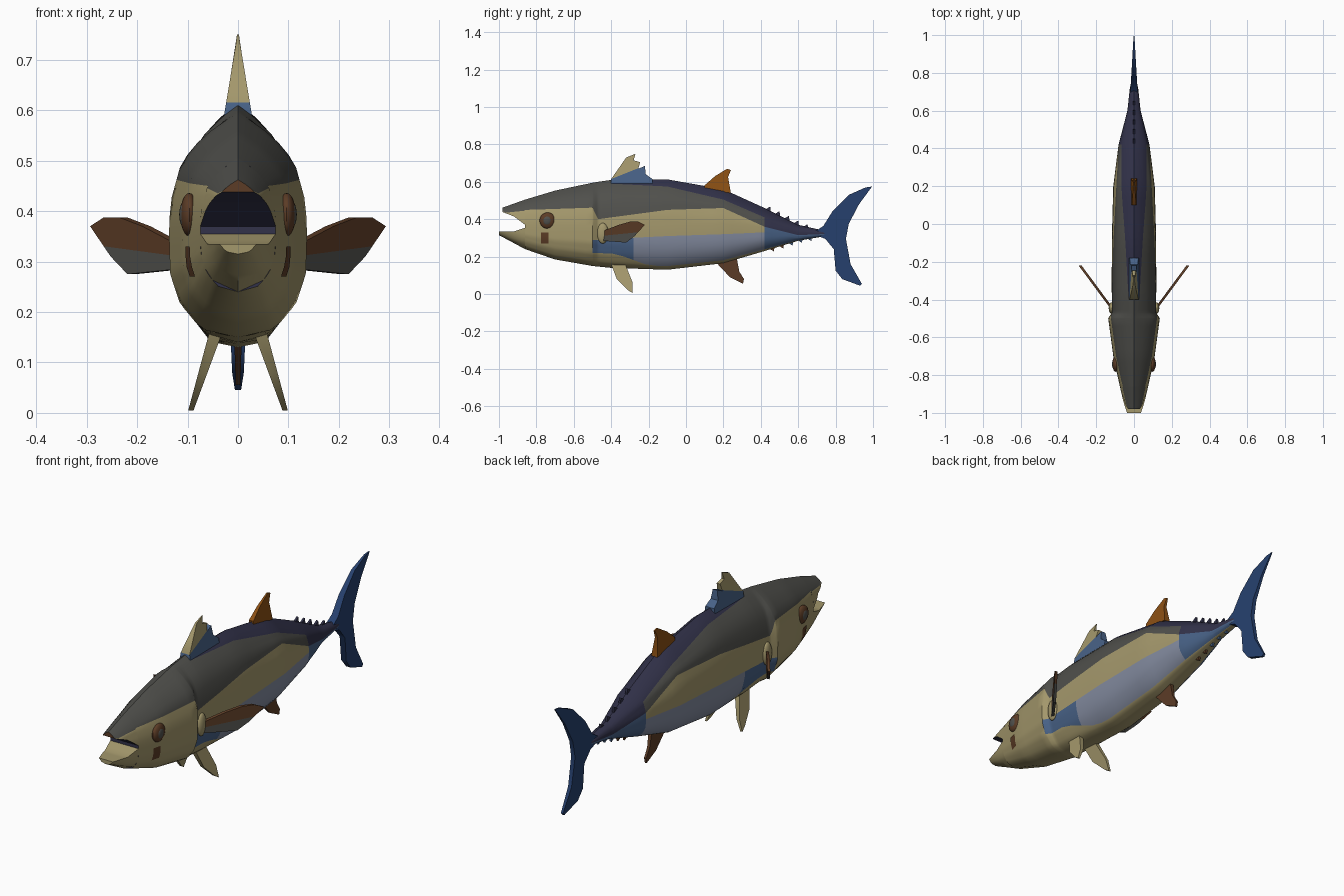
import bpy
import bmesh
from math import radians

cube = bpy.data.objects.get("Cube")
if cube:
    bpy.data.objects.remove(cube, do_unlink=True)


def linear(v):
    v /= 255
    return v / 12.92 if v <= 0.04045 else ((v + 0.055) / 1.055) ** 2.4


def material(name, *rgb):
    mat = bpy.data.materials.new(name)
    color = [linear(v) for v in rgb] + [1.0]
    mat.use_nodes = True
    mat.diffuse_color = color
    bsdf = next(n for n in mat.node_tree.nodes if n.type == "BSDF_PRINCIPLED")
    bsdf.inputs["Base Color"].default_value = color
    return mat


MATS = [
    material("beige", 164, 152, 108),
    material("back_grey", 80, 80, 76),
    material("back_navy", 50, 50, 74),
    material("belly_silver", 130, 138, 158),
    material("steel_blue", 72, 98, 135),
    material("tail_blue", 38, 64, 110),
    material("brown", 92, 60, 38),
    material("orange", 140, 80, 20),
]
BEIGE, GREY, NAVY, SILVER, STEEL, TAIL, BROWN, ORANGE = range(len(MATS))


def finish(name, bm):
    bmesh.ops.remove_doubles(bm, verts=bm.verts, dist=0.0004)
    bmesh.ops.recalc_face_normals(bm, faces=bm.faces)
    mesh = bpy.data.meshes.new(name)
    bm.to_mesh(mesh)
    bm.free()
    for mat in MATS:
        mesh.materials.append(mat)
    obj = bpy.data.objects.new(name, mesh)
    bpy.context.collection.objects.link(obj)
    bpy.ops.object.select_all(action="DESELECT")
    obj.select_set(True)
    bpy.context.view_layer.objects.active = obj
    bpy.ops.object.shade_smooth_by_angle(angle=radians(35))
    return obj


def interp(rows, x, col=1):
    if x <= rows[0][0]:
        return rows[0][col]
    for a, b in zip(rows, rows[1:]):
        if x <= b[0]:
            return a[col] + (b[col] - a[col]) * (x - a[0]) / (b[0] - a[0])
    return rows[-1][col]


# Body stations: y, bottom, flank line, back line, navy line, top, half width
STATIONS = [
    (-1.0, .315, .36, .435, .45, .455, .045),
    (-.86, .24, .35, .45, .5, .505, .075),
    (-.7, .185, .31, .455, .545, .553, .11),
    (-.5, .15, .29, .462, .585, .595, .137),
    (-.47, .147, .29, .4, .585, .6, .118),
    (-.4, .14, .295, .41, .59, .61, .118),
    (-.1, .13, .31, .45, .575, .613, .118),
    (.2, .165, .32, .46, .505, .56, .11),
    (.42, .23, .33, .36, .41, .46, .082),
    (.6, .285, .3, .315, .335, .37, .035),
    (.72, .305, .31, .32, .33, .343, .022),
    (.78, .315, .32, .325, .33, .335, .008),
]
BOTTOM, FLANK, BACK, DARK, TOP, WIDTH = range(1, 7)
# Cross-section: height fraction, width fraction
SECTION = [(0, 0), (.02, .4), (.05, .57), (.15, .84), (.28, .98), (.45, 1),
           (.6, .98), (.78, .82), (.88, .55), (.95, .27), (1, 0)]


def at(y, col):
    return interp(STATIONS, y, col)


def half_width(y, z):
    low, high = at(y, BOTTOM), at(y, TOP)
    return at(y, WIDTH) * interp(SECTION, (z - low) / (high - low))


def loft(name, ys, levels, color, steps=5, front=BEIGE, back=BEIGE):
    """Skin mirrored rings whose sides are split into coloured bands."""
    bm = bmesh.new()
    rings = []
    for y in ys:
        lv = levels(y)
        zs = [a + (b - a) * i / steps for a, b in zip(lv, lv[1:]) for i in range(steps)]
        zs.append(lv[-1])
        side = [(half_width(y, z), z) for z in zs]
        loop = side + [(-x, z) for x, z in reversed(side)]
        rings.append([bm.verts.new((x, y, z)) for x, z in loop])
    n = len(rings[0])
    m = n // 2
    for i, (r, s) in enumerate(zip(rings, rings[1:])):
        for j in range(n):
            k = (j + 1) % n
            step = min(j, n - 2 - j)
            band = step // steps
            face = bm.faces.new((r[j], r[k], s[k], s[j]))
            face.material_index = color((ys[i] + ys[i + 1]) / 2, band)
    for ring, mat in ((rings[0], front), (rings[-1], back)):
        bm.faces.new(ring).material_index = mat
    return finish(name, bm)


def body_levels(y):
    low, high = at(y, BOTTOM), at(y, TOP)
    belly = low + (high - low) * max(.04, .04 - (y + .2) * .7)
    belly = min(belly, (low + at(y, FLANK)) / 2)
    return [low, belly, at(y, FLANK), at(y, BACK), at(y, DARK), high]


def body_color(y, band):
    if y < -.5:
        return GREY if band > 2 else BEIGE
    if band <= 0:
        return BEIGE
    if band == 1:
        return STEEL if y < -.25 or y > .42 else SILVER
    if band == 2:
        return STEEL if y > .42 else BEIGE
    if band == 3:
        return NAVY if y > .42 else GREY
    return NAVY if y > -.4 else GREY


# Body, with a dark throat at the front
ys = [a[0] + (b[0] - a[0]) * i / 5 for a, b in zip(STATIONS[1:], STATIONS[2:]) for i in range(5)]
loft("body", ys + [STATIONS[-1][0]], body_levels, body_color, front=NAVY, back=TAIL)

# Open jaws
UPPER_LIP = [(-.98, .438), (-.92, .415), (-.86, .37)]
LOWER_LIP = [(-1.0, .335), (-.92, .335), (-.86, .355)]
jaw_ys = [-.98 + .02 * i for i in range(7)]


def upper_levels(y):
    lip = interp(UPPER_LIP, y)
    return [lip, max(lip + .003, at(y, BACK) - .004), at(y, TOP)]


loft("upper_jaw", jaw_ys, upper_levels,
     lambda y, b: NAVY if b < 0 else (GREY if b else BEIGE), front=BROWN, back=NAVY)
loft("lower_jaw", [-1.0] + jaw_ys, lambda y: [at(y, BOTTOM), interp(LOWER_LIP, y)],
     lambda y, b: BEIGE)


def fin(name, outline, mat, thick, plane=(0, 0, 0), split=None):
    """Tapered plate from a side outline; thick and plane are linear in y and z."""
    bm = bmesh.new()
    sides = []
    for s in (-1, 1):
        sides.append([bm.verts.new((plane[0] + plane[1] * y + plane[2] * z
                      + s * max(.002, thick[0] + thick[1] * y + thick[2] * z), y, z))
                      for y, z in outline])
    a, b = sides
    for i in range(len(a)):
        k = (i + 1) % len(a)
        bm.faces.new((a[i], a[k], b[k], b[i]))
    bm.faces.new(a)
    bm.faces.new(b)
    if split:
        co, no, _ = split
        bmesh.ops.bisect_plane(bm, geom=bm.verts[:] + bm.edges[:] + bm.faces[:],
                               plane_co=co, plane_no=no)
    for f in bm.faces:
        c = f.calc_center_median()
        above = split and sum((c[i] - split[0][i]) * split[1][i] for i in range(3)) > 0
        f.material_index = split[2] if above else mat
    return finish(name, bm)


# Centre fins
fin("tail_fin", [(.69, .335), (.735, .365), (.785, .445), (.87, .53), (.96, .57), (.995, .575),
                 (.925, .48), (.87, .375), (.855, .295), (.88, .16), (.94, .055), (.93, .045),
                 (.835, .08), (.8, .125), (.79, .24), (.745, .295), (.69, .315)],
    TAIL, (.06, -.058, 0))
fin("first_dorsal_fin", [(-.4, .59), (-.4, .615), (-.365, .665), (-.32, .73), (-.27, .75),
                         (-.28, .715), (-.245, .705), (-.255, .67), (-.22, .685),
                         (-.215, .64), (-.18, .615), (-.18, .59)],
    STEEL, (.125, 0, -.165), split=((0, -.3, .655), (0, -.4, 1), BEIGE))
fin("second_dorsal_fin", [(.1, .56), (.1, .582), (.155, .63), (.22, .67), (.24, .663),
                          (.225, .625), (.24, .54)], ORANGE, (.07, 0, -.1))
fin("anal_fin", [(.16, .17), (.235, .09), (.305, .055), (.31, .08), (.285, .12), (.27, .2)],
    BROWN, (.003, 0, .03))

# Finlets along the tail stalk
for i in range(5):
    y = .42 + .05 * i
    z = at(y, TOP)
    fin(f"upper_finlet_{i}", [(y, z - .01), (y + .03, z + .008), (y + .035, z - .03)],
        NAVY, (.005, 0, 0))
    y += .02
    z = at(y, BOTTOM)
    fin(f"lower_finlet_{i}", [(y, z + .01), (y + .03, z - .008), (y + .035, z + .025)],
        BROWN if i < 2 else STEEL, (.005, 0, 0))


def ellipsoid(name, center, size, mat):
    bm = bmesh.new()
    bmesh.ops.create_uvsphere(bm, u_segments=20, v_segments=12, radius=1)
    bmesh.ops.scale(bm, vec=size, verts=bm.verts)
    bmesh.ops.translate(bm, vec=center, verts=bm.verts)
    for f in bm.faces:
        f.material_index = mat
    finish(name, bm)


# Paired parts
for side, s in (("left", 1), ("right", -1)):
    fin(side + "_pectoral_fin", [(-.45, .285), (-.45, .335), (-.36, .37), (-.3, .387),
                                 (-.255, .387), (-.22, .37), (-.275, .31), (-.32, .275)],
        GREY, (.008, 0, 0), (s * .448, s * .74, 0),
        split=((0, -.36, .32), (0, -.1, 1), BROWN))
    ellipsoid(side + "_pectoral_base", (s * .118, -.445, .325), (.016, .03, .055), BEIGE)
    fin(side + "_pelvic_fin", [(-.4, .16), (-.37, .08), (-.31, .02), (-.285, .005),
                               (-.285, .06), (-.325, .16)],
        BEIGE, (.005, 0, .05), (s * .095, 0, s * -.32))
    x = half_width(-.74, .395)
    ellipsoid(side + "_eye", (s * (x - .003), -.74, .393), (.018, .043, .043), BROWN)
    ellipsoid(side + "_pupil", (s * (x + .007), -.742, .393), (.01, .024, .026), GREY)
    # Cheek mark hugging the skin
    bm = bmesh.new()
    grid = [[bm.verts.new((s * (half_width(y, z) + .003), y, z))
             for z in (.27, .29, .31, .33)] for y in (-.775, -.755, -.735)]
    for p, q in zip(grid, grid[1:]):
        for i in range(3):
            bm.faces.new((p[i], p[i + 1], q[i + 1], q[i])).material_index = BROWN
    if s > 0:
        bmesh.ops.reverse_faces(bm, faces=bm.faces)
    finish(side + "_cheek_mark", bm)
